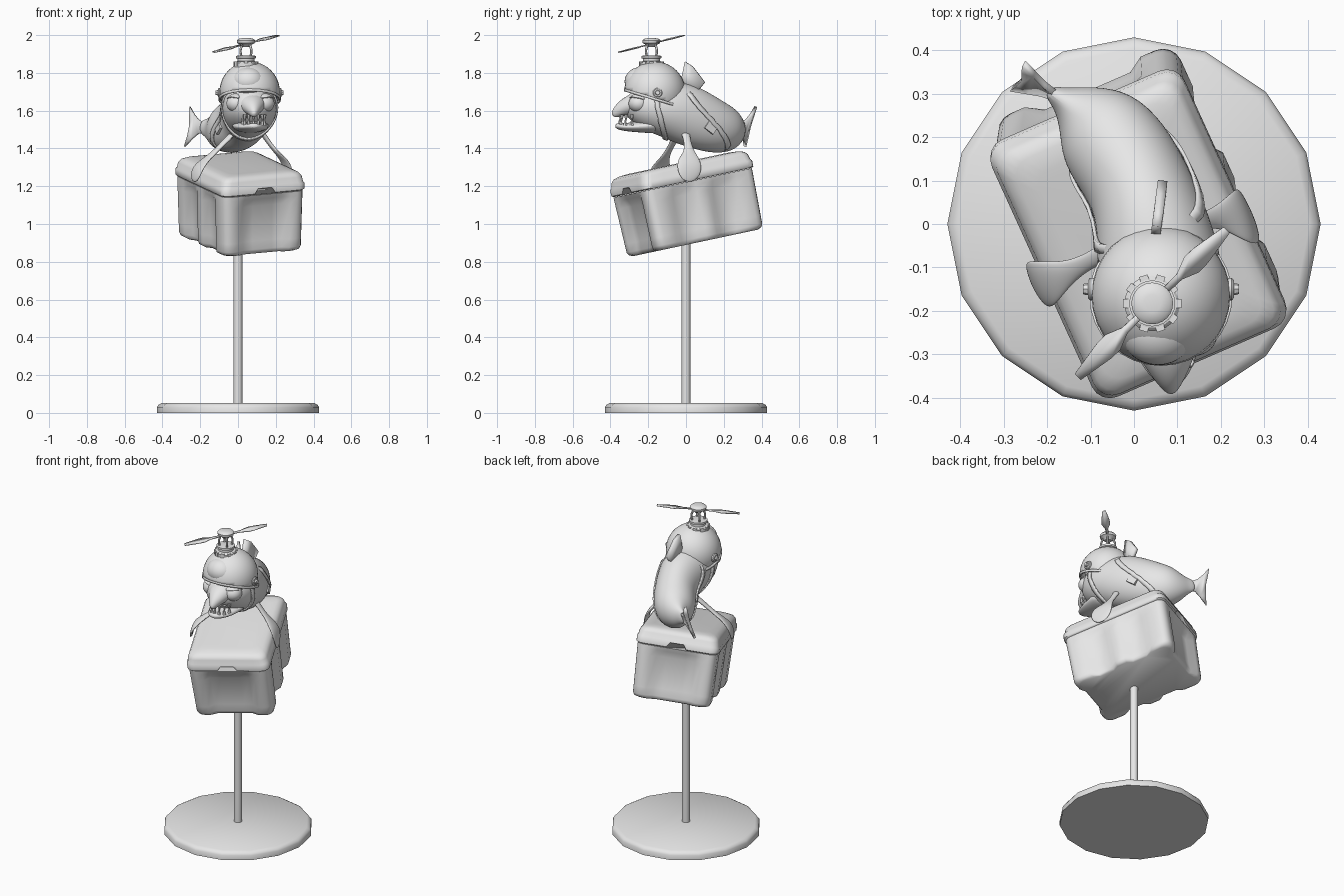
import bpy, bmesh
from math import sin, cos, pi, radians
from mathutils import Vector as V, Matrix as M

cube = bpy.data.objects.get("Cube")
if cube:
    bpy.data.objects.remove(cube)

GREY = bpy.data.materials.new("plain grey")
GREY.use_nodes = True
GREY.diffuse_color = (0.8, 0.8, 0.8, 1)
GREY.node_tree.nodes["Principled BSDF"].inputs["Base Color"].default_value = (0.8, 0.8, 0.8, 1)


def finish(name, bm, angle=40, subsurf=0, matrix=None):
    bmesh.ops.recalc_face_normals(bm, faces=bm.faces)
    me = bpy.data.meshes.new(name)
    bm.to_mesh(me)
    bm.free()
    me.shade_smooth()
    me.set_sharp_from_angle(angle=radians(angle))
    ob = bpy.data.objects.new(name, me)
    bpy.context.collection.objects.link(ob)
    me.materials.append(GREY)
    if matrix:
        ob.matrix_world = matrix
    if subsurf:
        mod = ob.modifiers.new("smooth", 'SUBSURF')
        mod.levels = mod.render_levels = subsurf
    return ob


def solidify(ob, thickness, offset=0):
    mod = ob.modifiers.new("thickness", 'SOLIDIFY')
    mod.thickness, mod.offset = thickness, offset


def skin(name, rings, caps=True, **kw):
    """Bridge rings of equal point count into a surface."""
    bm = bmesh.new()
    rows = [[bm.verts.new(p) for p in r] for r in rings]
    n = len(rows[0])
    for a, b in zip(rows, rows[1:]):
        for i in range(n):
            j = (i + 1) % n
            bm.faces.new((a[i], a[j], b[j], b[i]))
    if caps:
        bm.faces.new(rows[0])
        bm.faces.new(rows[-1])
    return finish(name, bm, **kw)


def loft(name, stations, side=None, sides=14, **kw):
    """Elliptical sections (x, y, z, half width, half height) along a path."""
    pts = [V(s[:3]) for s in stations]
    rings = []
    for i, s in enumerate(stations):
        t = (pts[min(i + 1, len(pts) - 1)] - pts[max(i - 1, 0)]).normalized()
        w = V(side) if side else t.cross(V((0, 0, 1)))
        w = (w - t * w.dot(t)).normalized()
        u = w.cross(t)
        rings.append([pts[i] + w * s[3] * cos(2 * pi * k / sides) + u * s[4] * sin(2 * pi * k / sides)
                      for k in range(sides)])
    return skin(name, rings, **kw)


def lathe(name, profile, at=(0, 0, 0), sides=24, matrix=None, angle=40):
    rings = [[(r * cos(2 * pi * k / sides), r * sin(2 * pi * k / sides), z) for k in range(sides)]
             for r, z in profile]
    return skin(name, rings, angle=angle, matrix=matrix or M.Translation(at))


def plate(name, points, thickness):
    bm = bmesh.new()
    bm.faces.new([bm.verts.new(p) for p in points])
    ob = finish(name, bm, 30)
    solidify(ob, thickness)
    return ob


def ball(name, at, size, cut=None):
    """Ellipsoid, optionally keeping only the side of a plane (point, normal)."""
    bm = bmesh.new()
    bmesh.ops.create_uvsphere(bm, u_segments=32, v_segments=20, radius=1)
    bmesh.ops.transform(bm, matrix=M.Translation(at) @ M.Diagonal((*size, 1)), verts=bm.verts)
    if cut:
        bmesh.ops.bisect_plane(bm, geom=bm.verts[:] + bm.edges[:] + bm.faces[:],
                               plane_co=cut[0], plane_no=cut[1], clear_inner=True)
    return finish(name, bm)


def block(name, at, size, rot):
    bm = bmesh.new()
    bmesh.ops.create_cube(bm, size=1, matrix=M.Translation(at) @ rot @ M.Diagonal((*size, 1)))
    return finish(name, bm, 20)


# Display stand
lathe("stand_base", [(0.43, 0), (0.43, 0.03), (0.422, 0.042), (0.405, 0.052)], sides=16, angle=50)
lathe("stand_pole", [(0.023, 0.04), (0.023, 0.95)])

# Cool box, tilted on the pole
BOX = M.Translation((0.01, 0.05, 0.9)) @ M.Rotation(radians(12), 4, 'X') @ M.Rotation(radians(24), 4, 'Z')
LONG = [(-.75, 0), (-.6, 1), (-.25, 1), (-.12, 0), (.12, 0), (.25, 1), (.6, 1), (.75, 0)]
SHORT = [(-.8, 0), (-.6, 1), (-.3, 1), (-.2, 1), (.2, 1), (.3, 1), (.6, 1), (.8, 0)]


def outline(z, hw, hl, dip_long=0, dip_short=0, notch=0, r=0.045):
    """Rounded rectangle with recessed sides and a raised notch at each short end."""
    pts = []
    for q in range(4):
        rot = M.Rotation(q * pi / 2, 3, 'Z')
        a, b = (hw, hl) if q % 2 == 0 else (hl, hw)
        dip, table = (dip_long, LONG) if q % 2 == 0 else (dip_short, SHORT)
        for t, k in table:
            lift = notch if q % 2 and abs(t) < 0.25 else 0
            pts.append(rot @ V((a - dip * k, t * (b - r), z + lift)))
        for k in range(5):
            c = k * pi / 8
            pts.append(rot @ V((a - r + r * cos(c), b - r + r * sin(c), z)))
    return pts


skin("cool_box_body", [outline(*s) for s in (
    (0, .208, .292, .022, .016), (.008, .222, .308, .026, .02), (.025, .228, .316, .028, .024),
    (.07, .229, .317, .028, .03), (.26, .234, .32, .026, .03), (.30, .235, .321, .008, .01),
    (.325, .235, .321))], matrix=BOX, angle=60)
skin("cool_box_lid", [outline(*s) for s in (
    (.327, .236, .32, 0, 0, .03), (.333, .243, .328, 0, 0, .028), (.365, .243, .328),
    (.372, .238, .322), (.400, .233, .317), (.417, .221, .305), (.427, .198, .282), (.431, .16, .24))],
     matrix=BOX, angle=50)

# Fish body and head
body = loft("fish_body", [
    (.075, -.325, 1.62, .04, .035), (.07, -.285, 1.62, .10, .09), (.065, -.20, 1.625, .148, .138),
    (.06, -.10, 1.61, .150, .155), (.045, -.01, 1.585, .136, .168), (.018, .08, 1.545, .124, .158),
    (-.03, .16, 1.512, .128, .145), (-.085, .228, 1.498, .115, .125), (-.132, .266, 1.503, .066, .082),
    (-.165, .287, 1.51, .03, .048), (-.20, .307, 1.515, .014, .036)], subsurf=2)
loft("upper_snout", [(.07, -.22, 1.645, .085, .06), (.075, -.28, 1.636, .078, .058),
                     (.08, -.33, 1.615, .052, .046), (.084, -.367, 1.592, .028, .03),
                     (.086, -.387, 1.572, .01, .014)], subsurf=2)
loft("lower_jaw", [(.06, -.14, 1.525, .11, .05), (.07, -.22, 1.517, .095, .035), (.078, -.30, 1.512, .075, .024),
                   (.084, -.352, 1.515, .045, .018), (.086, -.375, 1.522, .018, .012)], subsurf=2)

# Teeth in two arcs
for row, (z0, z1, depth) in {"upper": (1.58, 1.545, .082), "lower": (1.522, 1.555, .088)}.items():
    for i in range(7):
        a = radians(-75 + 25 * i)
        lathe(f"{row}_tooth_{i}", [(.011, z0), (.008, (z0 + z1) / 2), (.001, z1)],
              at=(.082 + .06 * sin(a), -.265 - depth * cos(a), 0), sides=6)

# Eyes, lids and ear discs on both sides
for s, tag in ((1, "left"), (-1, "right")):
    eye = V((.066 + s * .072, -.25, 1.638))
    ball(f"{tag}_eye", eye, (.055, .054, .048))
    lid = ball(f"{tag}_eyelid", eye, (.061, .060, .054), cut=(eye + V((0, 0, .02)), V((-s * .2, .25, 1))))
    solidify(lid, .006, -1)
    for part, r, d in (("disc", .026, .016), ("bolt", .014, .028)):
        lathe(f"{tag}_ear_{part}", [(r, -.03), (r, d * .7), (r * .8, d)], sides=8 if part == "bolt" else 20,
              matrix=M.Translation((.062 + s * .152, -.15, 1.695)) @ M.Rotation(s * pi / 2, 4, 'Y'))

# Helmet with a shallow brow bulge
helmet = ball("helmet", (.062, -.165, 1.70), (.16, .162, .16), cut=((.06, -.165, 1.662), V((0, .3, 1))))
solidify(helmet, .014, -1)
ball("helmet_brow", (.055, -.243, 1.755), (.088, .082, .075))
rim = [(.062 + .161 * sin(2 * pi * k / 32), -.165 + .158 * cos(2 * pi * k / 32)) for k in range(32)]
skin("helmet_rim", [[(x, y, 1.662 - .3 * (y + .165) + dz) for x, y in rim] for dz in (-.007, .007)], caps=False)
solidify(bpy.data.objects["helmet_rim"], .008)

# Harness straps wrapped onto the body
for name, at, axis, r in (("chin_strap", (.063, -.15, 1.62), (0, 1, .15), .2),
                          ("body_strap", (.012, .085, 1.55), (-.3, .65, .6), .2)):
    t = V(axis).normalized() * .016
    a, b = V(at) - t, V(at) + t
    strap = loft(name, [(*a, r, r), (*((a + b) / 2), r, r), (*b, r, r)], sides=48, caps=False)
    wrap = strap.modifiers.new("wrap", 'SHRINKWRAP')
    wrap.target, wrap.offset = body, .005
    solidify(strap, .008)
for tag, at in (("left", (.118, .13, 1.51)), ("right", (-.10, .045, 1.51))):
    block(f"{tag}_buckle", at, (.022, .06, .045), M.Rotation(radians(24), 4, 'Z') @ M.Rotation(radians(-35), 4, 'X'))

# Dorsal fin, and a tail fin leaning with its upper tip furthest back
plate("dorsal_fin", [(.05, -.03, 1.74), (.052, -.005, 1.86), (.058, .035, 1.835), (.062, .07, 1.79),
                     (.066, .10, 1.75), (.062, .06, 1.70), (.055, .0, 1.69)], .022)
plate("tail_fin", [(-.17, .292, 1.535), (-.205, .32, 1.55), (-.23, .345, 1.58), (-.254, .37, 1.622),
                   (-.256, .354, 1.57), (-.255, .338, 1.52), (-.266, .326, 1.465), (-.282, .312, 1.41),
                   (-.24, .305, 1.455), (-.21, .30, 1.48), (-.17, .285, 1.488)], .016)

# Paddle fins gripping the lid
EDGE = (-.407, .914, .19)
loft("right_paddle_fin", [(-.02, -.04, 1.485, .03, .015), (-.085, -.075, 1.42, .018, .012),
                          (-.14, -.105, 1.365, .022, .011), (-.185, -.125, 1.328, .045, .01),
                          (-.215, -.138, 1.292, .063, .01), (-.226, -.142, 1.25, .056, .009),
                          (-.228, -.144, 1.222, .022, .006)], side=EDGE, subsurf=2)
loft("left_paddle_fin", [(.11, -.01, 1.51, .03, .015), (.15, .005, 1.45, .018, .012),
                         (.19, .015, 1.395, .024, .011), (.225, .02, 1.358, .048, .01),
                         (.254, .018, 1.322, .07, .01), (.268, .016, 1.265, .068, .009),
                         (.27, .014, 1.222, .025, .006)], side=EDGE, subsurf=2)

# Propeller mount, struts and hub
HUB = V((.042, -.183, 0))
lathe("propeller_mount", [(.064, 1.825), (.064, 1.852), (.056, 1.86), (.045, 1.862), (.045, 1.875),
                          (.053, 1.878), (.053, 1.89), (.03, 1.893)], at=HUB, angle=30)
for i in range(10):
    a = 2 * pi * i / 10
    block(f"mount_clamp_{i}", HUB + V((.061 * cos(a), .061 * sin(a), 1.848)), (.012, .02, .024), M.Rotation(a, 4, 'Z'))
for i in range(4):
    a = pi / 4 + pi / 2 * i
    loft(f"strut_{i}", [(HUB.x + r * cos(a), HUB.y + r * sin(a), z, .007, .007) for r, z in (
        (.03, 1.88), (.04, 1.90), (.042, 1.92), (.034, 1.94), (.026, 1.958))],
        side=(-sin(a), cos(a), 0), sides=8, subsurf=1)
lathe("propeller_hub", [(.02, 1.938), (.028, 1.948), (.046, 1.958), (.048, 1.972), (.04, 1.98), (.02, 1.984)], at=HUB)

# Two tapered blades
for s, tag in ((1, "back"), (-1, "front")):
    d = V((.70, .69, .18)) * s
    w = V((-.69, .70, .08)) * s
    c = HUB + V((0, 0, 1.954))
    half = [(.02, .007), (.09, .009), (.13, .025), (.16, .024), (.245, .01)]
    plate(f"{tag}_blade", [c + d * a + w * b for a, b in half] + [c + d * a - w * b for a, b in half[::-1]], .006)
